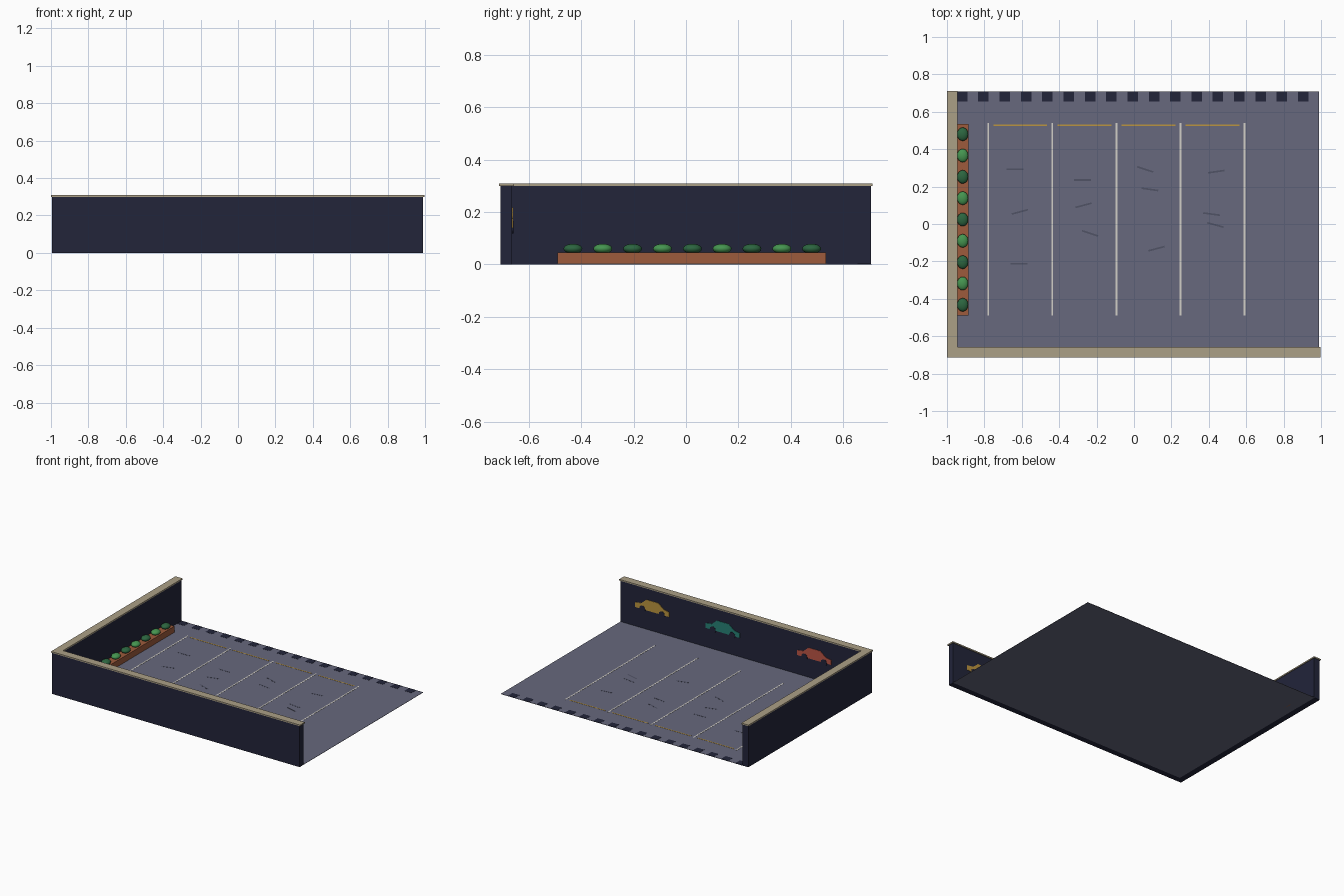
import bpy
from math import radians, cos, sin

if "Cube" in bpy.data.objects:
    bpy.data.objects.remove(bpy.data.objects["Cube"])


def mat(name, r, g, b):
    m = bpy.data.materials.new(name)
    m.diffuse_color = (r, g, b, 1)
    m.use_nodes = True
    m.node_tree.nodes["Principled BSDF"].inputs["Base Color"].default_value = m.diffuse_color
    return m


ASPHALT = mat("asphalt", 0.135, 0.14, 0.205)
NAVY = mat("navy", 0.016, 0.018, 0.042)
STONE = mat("stone", 0.41, 0.35, 0.24)
BRICK = mat("brick", 0.34, 0.105, 0.045)
LEAF_DARK = mat("leaf_dark", 0.025, 0.13, 0.05)
LEAF_LIGHT = mat("leaf_light", 0.06, 0.3, 0.08)
WHITE = mat("white_paint", 0.65, 0.63, 0.58)
YELLOW = mat("yellow_paint", 0.5, 0.3, 0.05)
SCUFF = mat("scuff", 0.08, 0.085, 0.13)
TEAL = mat("teal", 0.02, 0.22, 0.18)
RED = mat("red", 0.5, 0.09, 0.06)


def box(name, x0, x1, y0, y1, z0, z1, m, rot=0):
    bpy.ops.mesh.primitive_cube_add(size=1, location=((x0 + x1) / 2, (y0 + y1) / 2, (z0 + z1) / 2))
    o = bpy.context.object
    o.name = name
    o.scale = (x1 - x0, y1 - y0, z1 - z0)
    o.rotation_euler.z = radians(rot)
    o.data.materials.append(m)
    return o


def decal(name, x, y, w, d, m, rot=0, top=0.003):
    return box(name, x - w / 2, x + w / 2, y - d / 2, y + d / 2, 0.001, top, m, rot)


# Lot surface
box("lot_surface", -0.95, 0.99, -0.665, 0.708, 0, 0.002, ASPHALT)

# Walls and coping
box("left_wall", -0.995, -0.948, -0.708, 0.707, 0, 0.3, NAVY)
box("front_wall", -0.948, 0.99, -0.708, -0.664, 0, 0.3, NAVY)
box("left_coping", -1, -0.943, -0.714, 0.712, 0.3, 0.309, STONE)
box("front_coping", -0.943, 0.997, -0.714, -0.658, 0.3, 0.309, STONE)

# Planter with a row of alternating shrubs
box("planter", -0.948, -0.884, -0.49, 0.535, 0, 0.046, BRICK)
for i in range(9):
    bpy.ops.mesh.primitive_uv_sphere_add(segments=16, ring_count=10, radius=1,
                                         location=(-0.916, -0.432 + i * 0.114, 0.06))
    o = bpy.context.object
    o.name = f"shrub_{i + 1}"
    o.scale = (0.03, 0.036, 0.019)
    o.data.materials.append(LEAF_LIGHT if i % 2 else LEAF_DARK)
    bpy.ops.object.shade_smooth()

# Kerb dashes along the open back edge
for i in range(17):
    decal(f"edge_dash_{i + 1}", -0.919 + i * 0.114, 0.681, 0.056, 0.053, NAVY)

# Bay dividers and yellow stop lines
for i in range(5):
    decal(f"bay_line_{i + 1}", -0.779 + i * 0.3425, 0.025, 0.009, 1.03, WHITE)
for i in range(4):
    decal(f"stop_line_{i + 1}", -0.608 + i * 0.3425, 0.528, 0.288, 0.008, YELLOW)

# Tyre scuffs
SCUFFS = [(-0.637, 0.292, 0), (-0.275, 0.235, 0), (-0.27, 0.1, 15), (-0.61, 0.065, 15),
          (-0.235, -0.05, -18), (-0.615, -0.212, 0), (0.06, 0.292, -18), (0.085, 0.185, -8),
          (0.12, -0.132, 15), (0.44, 0.28, 8), (0.415, 0.053, -8), (0.435, -0.005, -15)]
for i, (x, y, a) in enumerate(SCUFFS):
    decal(f"tyre_scuff_{i + 1}", x, y, 0.09, 0.009, SCUFF, a, 0.0028)

# Flat car silhouettes on the inner face of the front wall
PROFILE = [(-0.137, -0.03), (0.137, -0.03), (0.137, 0.005), (0.085, 0.013),
           (0.045, 0.047), (-0.05, 0.047), (-0.092, 0.013), (-0.137, 0.003)]


def plate(name, pts, cx, cz, y0, y1, m):
    n = len(pts)
    verts = [(cx + x, y, cz + z) for y in (y0, y1) for x, z in pts]
    faces = [tuple(range(n)), tuple(range(2 * n - 1, n - 1, -1))]
    faces += [(i, i + n, (i + 1) % n + n, (i + 1) % n) for i in range(n)]
    me = bpy.data.meshes.new(name)
    me.from_pydata(verts, [], faces)
    me.materials.append(m)
    o = bpy.data.objects.new(name, me)
    bpy.context.collection.objects.link(o)


WHEEL = [(0.024 * cos(radians(a)), 0.024 * sin(radians(a))) for a in range(0, 360, 30)]
for label, x, m in (("yellow", 0.735, YELLOW), ("teal", 0.17, TEAL), ("red", -0.565, RED)):
    plate(f"{label}_car_cutout", PROFILE, x, 0.17, -0.665, -0.661, m)
    for side in (-1, 1):
        plate(f"{label}_car_wheel", WHEEL, x + side * 0.078, 0.142, -0.665, -0.659, NAVY)
